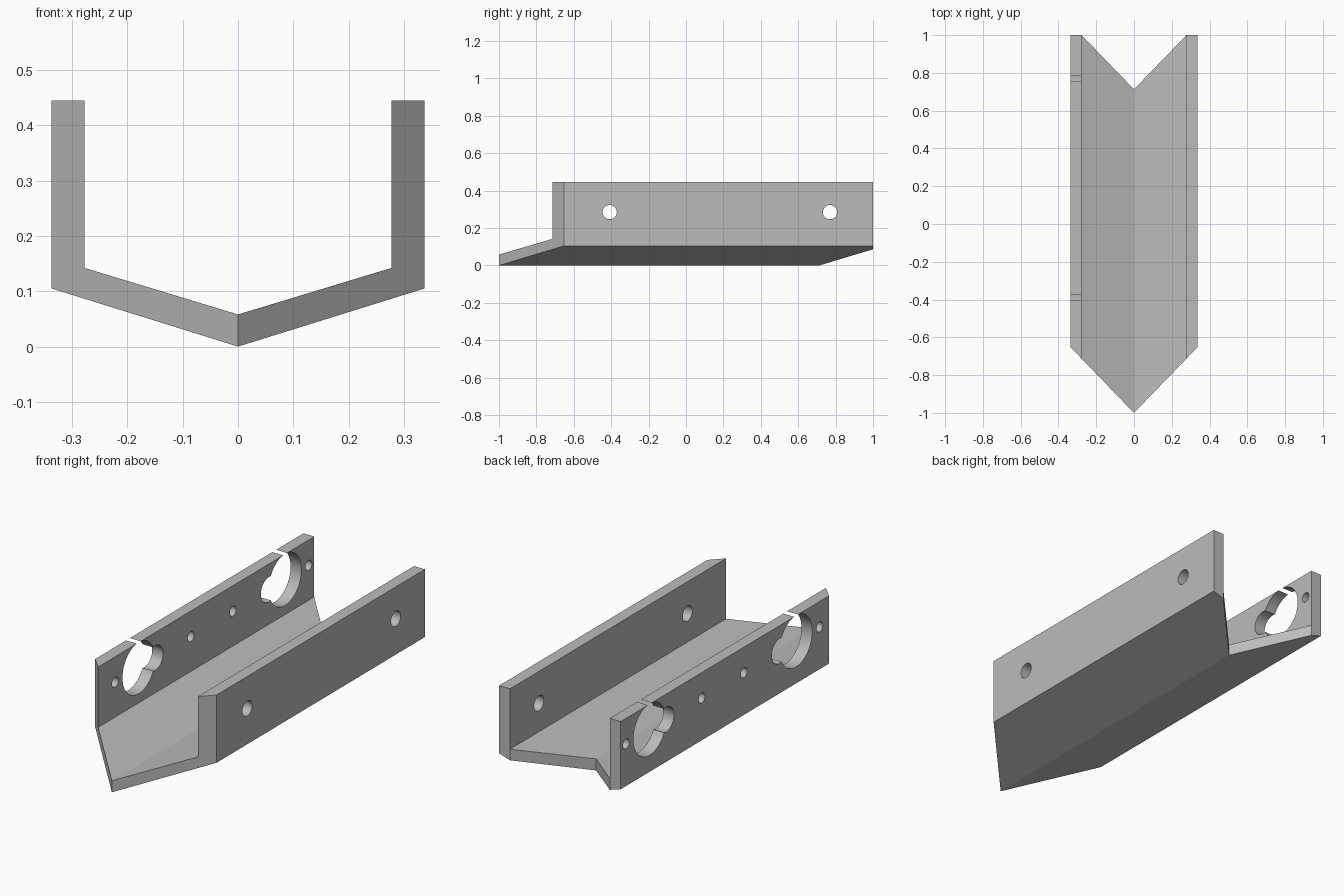
import bpy
import bmesh
import math

default = bpy.data.objects.get("Cube")
if default:
    bpy.data.objects.remove(default, do_unlink=True)

grey = bpy.data.materials.new("plain_grey")
grey.use_nodes = True
colour = (0.5, 0.5, 0.5, 1.0)
grey.diffuse_color = colour
grey.node_tree.nodes["Principled BSDF"].inputs["Base Color"].default_value = colour

INNER, OUTER, TOP = 0.277, 0.337, 0.445
RAKE = 1.035  # how far the ends sweep back per unit of width
WALL_X = (INNER + OUTER) / 2

# Channel cross-section: V floor with upright walls, as a closed ring
half = [(INNER, 0.0863), (OUTER, 0.105), (OUTER, TOP), (INNER, TOP), (INNER, 0.142)]
ring = [(0, 0)] + half + [(0, 0.058)] + [(-x, z) for x, z in reversed(half)]
caps = [(0, 1, 5, 6), (1, 2, 3, 4, 5), (0, 6, 7, 11), (11, 7, 8, 9, 10)]

# Channel body: pointed front, notched back
bm = bmesh.new()
front = [bm.verts.new((x, -1 + RAKE * abs(x), z)) for x, z in ring]
back = [bm.verts.new((x, min(1, 0.713 + RAKE * abs(x)), z)) for x, z in ring]
for i in range(len(ring)):
    j = (i + 1) % len(ring)
    bm.faces.new((front[i], front[j], back[j], back[i]))
for cap in caps:
    for end in (front, back):
        bm.faces.new([end[i] for i in cap])
bmesh.ops.recalc_face_normals(bm, faces=bm.faces)
mesh = bpy.data.meshes.new("channel_body")
bm.to_mesh(mesh)
bm.free()
mesh.materials.append(grey)
body = bpy.data.objects.new("channel_body", mesh)
bpy.context.collection.objects.link(body)


def drill(x, y, z, radius):
    """Cut a round hole sideways through one wall."""
    bpy.ops.mesh.primitive_cylinder_add(vertices=64, radius=radius, depth=0.16,
                                        location=(x, y, z), rotation=(0, math.pi / 2, 0))
    cutter = bpy.context.object
    cutter.name = "hole_cutter"
    cutter.hide_render = True
    cutter.data.materials.append(grey)
    mod = body.modifiers.new("hole", "BOOLEAN")
    mod.operation = "DIFFERENCE"
    mod.solver = "EXACT"
    mod.object = cutter
    bpy.context.view_layer.objects.active = body
    bpy.ops.object.modifier_apply(modifier=mod.name)
    bpy.data.objects.remove(cutter, do_unlink=True)


# Left wall: two plain holes
for y in (-0.408, 0.77):
    drill(WALL_X, y, 0.285, 0.038)

# Right wall: mirrored keyhole openings, each between two screw holes
MIDDLE, LEVEL = 0.189, 0.317
for side in (-1, 1):
    for offset, radius in ((0.58, 0.129), (0.45, 0.062), (0.767, 0.025), (0.167, 0.025)):
        drill(-WALL_X, MIDDLE + side * offset, LEVEL, radius)

# Smooth hole walls, sharp edges elsewhere
bpy.ops.object.select_all(action="DESELECT")
body.select_set(True)
bpy.context.view_layer.objects.active = body
bpy.ops.object.shade_smooth_by_angle(angle=math.radians(20))
